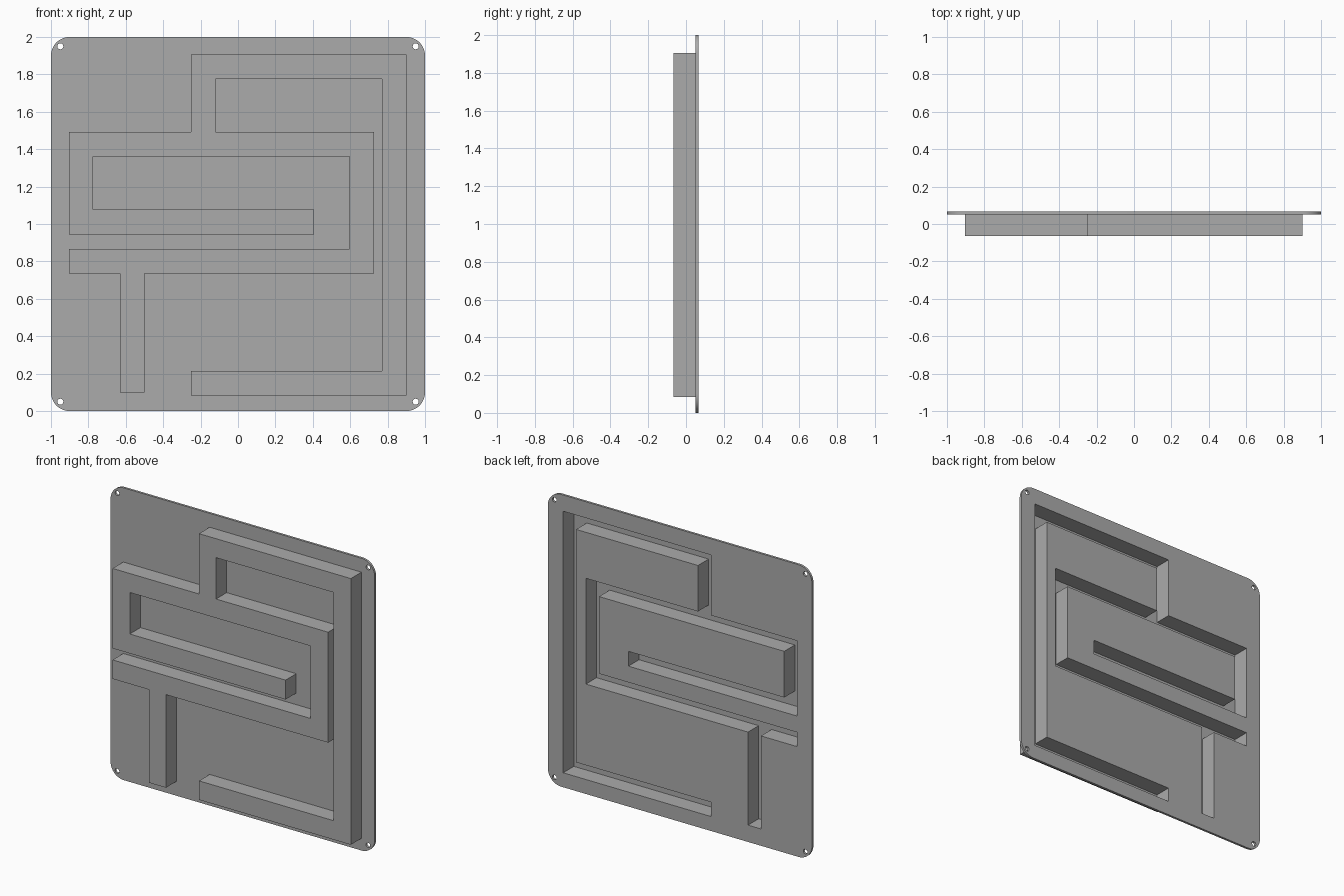
import bpy
import bmesh
from math import cos, sin, pi, radians
from mathutils import Vector

cube = bpy.data.objects.get("Cube")
if cube:
    bpy.data.objects.remove(cube, do_unlink=True)

WALL = 0.016
FRONT, BACK = -0.065, 0.066

grey = bpy.data.materials.new("plain grey")
grey.use_nodes = True
colour = (0.41, 0.41, 0.41, 1)
grey.diffuse_color = colour
grey.node_tree.nodes["Principled BSDF"].inputs["Base Color"].default_value = colour


def prism(name, outline, y0, y1):
    """Extrude a counter-clockwise (x, z) outline from y0 to y1."""
    bm = bmesh.new()
    face = bm.faces.new([bm.verts.new((x, y0, z)) for x, z in outline])
    new = bmesh.ops.extrude_face_region(bm, geom=[face])["geom"]
    verts = [v for v in new if isinstance(v, bmesh.types.BMVert)]
    bmesh.ops.translate(bm, verts=verts, vec=(0, y1 - y0, 0))
    bmesh.ops.recalc_face_normals(bm, faces=bm.faces)
    mesh = bpy.data.meshes.new(name)
    bm.to_mesh(mesh)
    bm.free()
    mesh.materials.append(grey)
    obj = bpy.data.objects.new(name, mesh)
    bpy.context.collection.objects.link(obj)
    return obj


def combine(obj, other, operation):
    """Apply a boolean and discard the helper object."""
    mod = obj.modifiers.new(operation.lower(), 'BOOLEAN')
    mod.operation = operation
    mod.solver = 'EXACT'
    mod.object = other
    bpy.context.view_layer.objects.active = obj
    bpy.ops.object.modifier_apply(modifier=mod.name)
    bpy.data.objects.remove(other, do_unlink=True)


def arc(cx, cz, r, start, end, steps):
    return [(cx + r * cos(start + (end - start) * i / steps),
             cz + r * sin(start + (end - start) * i / steps))
            for i in range(steps + 1)]


def inset(outline, d):
    """Move each edge of a right-angled outline inwards by d."""
    pts = [Vector(p) for p in outline]
    result = []
    for i, p in enumerate(pts):
        a = (p - pts[i - 1]).normalized()
        b = (pts[(i + 1) % len(pts)] - p).normalized()
        result.append(p + d * (Vector((-a.y, a.x)) + Vector((-b.y, b.x))))
    return result


# Back plate with rounded corners
R = 0.1
plate_outline = []
for i, (sx, sz) in enumerate([(1, 1), (-1, 1), (-1, -1), (1, -1)]):
    plate_outline += arc(sx * (1 - R), 1 + sz * (1 - R), R,
                         i * pi / 2, (i + 1) * pi / 2, 12)
panel = prism("channel_panel", plate_outline, BACK - WALL, BACK)

# Branching channel, raised on the front
channel_outline = [
    (-.25, .083), (.9, .083), (.9, 1.905), (-.25, 1.905), (-.25, 1.492),
    (-.904, 1.492), (-.904, .945), (.406, .945), (.406, 1.078),
    (-.774, 1.078), (-.774, 1.362), (.596, 1.362), (.596, .866),
    (-.904, .866), (-.904, .736), (-.63, .736), (-.63, .099),
    (-.5, .099), (-.5, .736), (.728, .736), (.728, 1.492),
    (-.121, 1.492), (-.121, 1.775), (.77, 1.775), (.77, .213), (-.25, .213)]
channel = prism("channel_body", channel_outline, FRONT, BACK - WALL / 2)
combine(panel, channel, 'UNION')

# Hollow of the channel, open at the back
hollow = prism("channel_hollow", inset(channel_outline, WALL), FRONT + WALL, 0.2)
combine(panel, hollow, 'DIFFERENCE')

# Screw holes in the corners
for x in (-.95, .95):
    for z in (.05, 1.95):
        hole = prism("screw_hole", arc(x, z, .016, 0, 2 * pi, 24)[:-1], 0, 0.2)
        combine(panel, hole, 'DIFFERENCE')

bpy.ops.object.select_all(action='DESELECT')
panel.select_set(True)
bpy.context.view_layer.objects.active = panel
bpy.ops.object.shade_smooth_by_angle(angle=radians(30))
